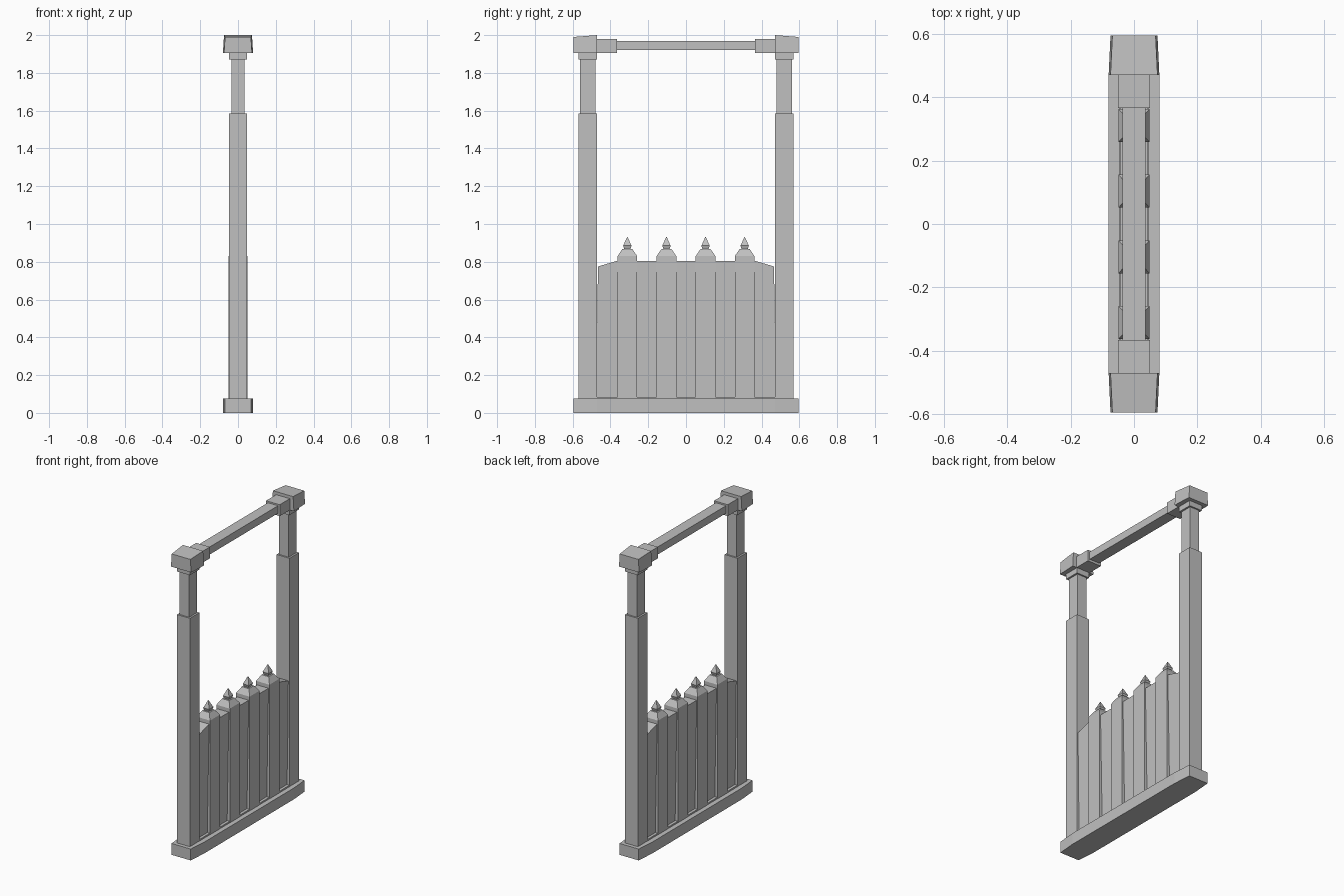
import bpy
import bmesh

cube = bpy.data.objects.get("Cube")
if cube:
    bpy.data.objects.remove(cube, do_unlink=True)

grey = bpy.data.materials.new("stone_grey")
grey.use_nodes = True
colour = (0.53, 0.53, 0.53, 1)
grey.diffuse_color = colour
grey.node_tree.nodes["Principled BSDF"].inputs["Base Color"].default_value = colour


def finish(name, bm):
    bmesh.ops.recalc_face_normals(bm, faces=bm.faces)
    mesh = bpy.data.meshes.new(name)
    bm.to_mesh(mesh)
    bm.free()
    mesh.materials.append(grey)
    obj = bpy.data.objects.new(name, mesh)
    bpy.context.collection.objects.link(obj)
    return obj


def loft(name, rings):
    """Join stacked rings of points into one closed solid."""
    bm = bmesh.new()
    loops = [[bm.verts.new(p) for p in ring] for ring in rings]
    n = len(loops[0])
    for low, high in zip(loops, loops[1:]):
        for i in range(n):
            j = (i + 1) % n
            bm.faces.new((low[i], low[j], high[j], high[i]))
    bm.faces.new(loops[0][::-1])
    bm.faces.new(loops[-1])
    return finish(name, bm)


def stack(name, y, levels):
    """Stack of rectangles (half x, half y, z) centred on y."""
    return loft(name, [[(-a, y - b, z), (a, y - b, z), (a, y + b, z), (-a, y + b, z)]
                       for a, b, z in levels])


def box(name, half_x, y0, y1, z0, z1):
    y, b = (y0 + y1) / 2, abs(y1 - y0) / 2
    return stack(name, y, [(half_x, b, z0), (half_x, b, z1)])


# Base slab, narrowing towards its ends
outline = [(-0.07, -0.595), (0.07, -0.595), (0.08, -0.47), (0.08, 0.47),
           (0.07, 0.595), (-0.07, 0.595), (-0.08, 0.47), (-0.08, -0.47)]
loft("base", [[(x, y, z) for x, y in outline] for z in (0, 0.075)])

# Posts with stepped shafts, collars, tapered caps and beam sockets
for side, s in (("front", -1), ("back", 1)):
    box(side + "_post_lower", 0.047, s * 0.47, s * 0.57, 0.075, 1.585)
    box(side + "_post_upper", 0.035, s * 0.48, s * 0.56, 1.585, 1.87)
    box(side + "_post_collar", 0.047, s * 0.47, s * 0.57, 1.87, 1.905)
    inner, outer = s * 0.47, s * 0.595
    cap = []
    for wide, narrow, z_in, z_out in ((0.08, 0.074, 1.905, 1.905), (0.074, 0.068, 2.0, 1.99)):
        cap.append([(-wide, inner, z_in), (wide, inner, z_in),
                    (narrow, outer, z_out), (-narrow, outer, z_out)])
    loft(side + "_post_cap", cap)
    box(side + "_beam_socket", 0.05, s * 0.365, s * 0.47, 1.905, 1.98)

# Crossbeam
box("crossbeam", 0.037, -0.37, 0.37, 1.92, 1.97)

# Sill under the fence
box("fence_sill", 0.048, -0.47, 0.47, 0.075, 0.085)

# Recessed fence panel with sloping shoulders, thicker at the top
profile = [(-0.47, 0.085), (0.47, 0.085), (0.47, 0.47), (0.466, 0.775),
           (0.365, 0.805), (-0.365, 0.805), (-0.466, 0.775), (-0.47, 0.47)]
loft("fence_panel", [[(s * (0.028 + 0.014 * z / 0.8), y, z) for y, z in profile]
                     for s in (-1, 1)])

# Pickets with bevelled heads and pointed finials
for i in range(4):
    y = -0.3105 + 0.207 * i
    stack(f"picket_{i + 1}", y, [(0.049, 0.052, 0.075), (0.049, 0.052, 0.83),
                                 (0.026, 0.027, 0.867)])
    stack(f"picket_finial_{i + 1}", y, [(0.014, 0.014, 0.86), (0.022, 0.022, 0.885),
                                        (0.001, 0.001, 0.932)])
